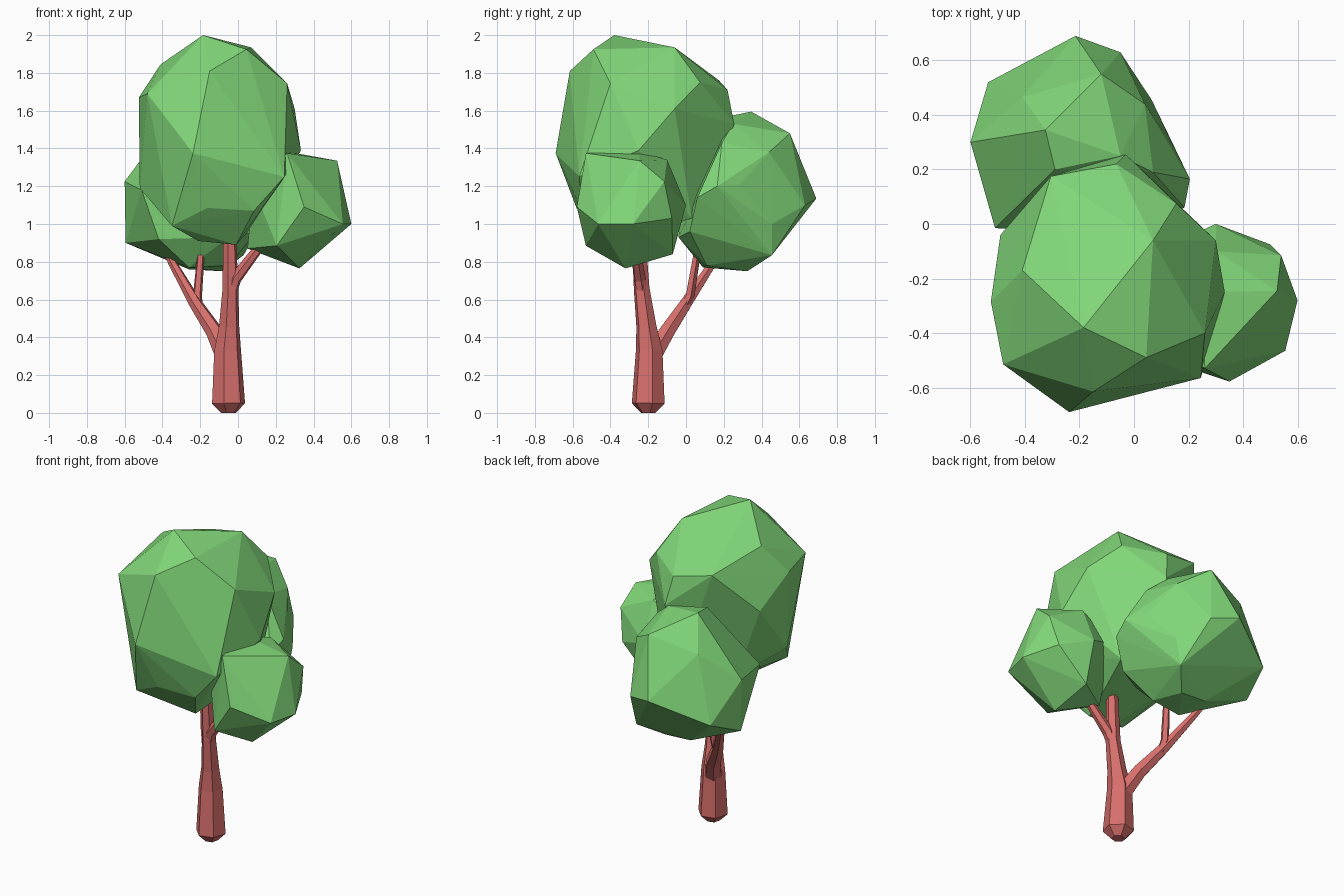
import bpy, bmesh, math
from mathutils import Vector


def material(name, rgb):
    m = bpy.data.materials.new(name)
    m.diffuse_color = (*rgb, 1)
    return m


LEAF = material("leaf", (0.22, 0.68, 0.19))
BARK = material("bark", (0.68, 0.16, 0.15))


def finish(name, bm, mat):
    bmesh.ops.recalc_face_normals(bm, faces=bm.faces[:])
    mesh = bpy.data.meshes.new(name)
    bm.to_mesh(mesh)
    bm.free()
    mesh.materials.append(mat)
    ob = bpy.data.objects.new(name, mesh)
    bpy.context.collection.objects.link(ob)
    return ob


def crown(name, corners):
    """Faceted foliage clump: the convex hull of its corner points."""
    bm = bmesh.new()
    for p in corners:
        bm.verts.new(p)
    bmesh.ops.convex_hull(bm, input=bm.verts[:])
    bmesh.ops.delete(bm, geom=[v for v in bm.verts if not v.link_faces], context='VERTS')
    return finish(name, bm, LEAF)


def limb(name, path, sides=6):
    """Tapered branch lofted along (x, y, z, radius) stations."""
    bm = bmesh.new()
    pts = [Vector(p[:3]) for p in path]
    rings = []
    for i, p in enumerate(pts):
        t = (pts[min(i + 1, len(pts) - 1)] - pts[max(i - 1, 0)]).normalized()
        u = Vector((0, 1, 0)).cross(t).normalized()
        v = t.cross(u)
        rings.append([bm.verts.new(p + path[i][3] * (math.cos(a) * u + math.sin(a) * v))
                      for a in (2 * math.pi * k / sides + 0.25 for k in range(sides))])
    for a, b in zip(rings, rings[1:]):
        for k in range(sides):
            n = (k + 1) % sides
            bm.faces.new((a[k], a[n], b[n], b[k]))
    bm.faces.new(rings[0][::-1])
    bm.faces.new(rings[-1])
    return finish(name, bm, BARK)


# Tall main clump at the front
crown("main_crown", [
    (-.185, -.38, 2.0), (.045, -.49, 1.925), (.07, -.06, 1.935), (-.41, -.17, 1.845),
    (-.15, -.615, 1.81), (-.48, -.515, 1.69), (-.525, -.285, 1.67), (.26, -.40, 1.745),
    (.155, .075, 1.75), (-.305, .175, 1.76), (-.065, .22, 1.71), (.30, -.06, 1.61),
    (-.03, .255, 1.53), (-.49, -.04, 1.5), (.333, -.25, 1.39), (-.238, -.69, 1.375),
    (.245, -.565, 1.25), (-.52, -.27, 1.19), (-.16, -.58, 1.085), (.085, -.55, 1.07),
    (-.35, -.52, .99), (-.21, -.40, .91), (-.01, -.41, .89), (-.33, -.04, 1.05),
    (.12, .03, 1.03), (-.1, .17, 1.2)])

# Small clump on the right
crown("right_crown", [
    (.25, -.25, 1.385), (.26, -.53, 1.375), (.525, -.245, 1.335), (.30, -.10, 1.34),
    (.54, -.115, 1.225), (.30, 0, 1.10), (.35, -.578, 1.09), (.50, -.075, 1.03),
    (.6, -.28, 1.0), (.555, -.465, 1.0), (.205, -.53, .885), (.05, -.25, .87),
    (.30, -.07, .84), (.325, -.32, .765), (.08, -.40, 1.2), (.08, -.10, 1.2)])

# Middle-sized clump at the back
crown("back_crown", [
    (-.325, .345, 1.595), (-.29, .20, 1.565), (-.05, .25, 1.53), (-.12, .55, 1.48),
    (-.41, .465, 1.40), (.04, .44, 1.38), (.07, .19, 1.43), (-.6, .30, 1.225),
    (.205, .165, 1.2), (.185, .06, 1.14), (.145, .285, 1.21), (-.51, -.015, 1.18),
    (-.215, .69, 1.135), (-.05, .63, 1.1), (-.535, .52, 1.0), (.065, .455, 1.0),
    (-.595, .30, .90), (-.42, .0, .92), (-.05, -.04, .93), (.10, .02, .96),
    (.03, .455, .835), (-.26, .09, .77), (-.05, .11, .78), (-.26, .325, .76),
    (-.085, .325, .75)])

# Trunk and its branches
limb("trunk", [(-.05, -.2, .0, .04), (-.05, -.2, .05, .09), (-.055, -.195, .33, .073),
               (-.047, -.21, .46, .055), (-.04, -.235, .66, .043), (-.045, -.25, .96, .035)])
limb("right_branch", [(-.04, -.235, .62, .03), (-.015, -.245, .71, .034),
                      (.10, -.265, .86, .026), (.16, -.27, .92, .022)])
limb("back_branch", [(-.065, -.18, .30, .055), (-.125, -.10, .43, .046),
                     (-.225, .0, .58, .035), (-.345, .14, .79, .023), (-.37, .17, .84, .02)])
limb("back_twig", [(-.21, -.01, .55, .026), (-.215, .02, .62, .025), (-.195, .06, .86, .02)], 5)
